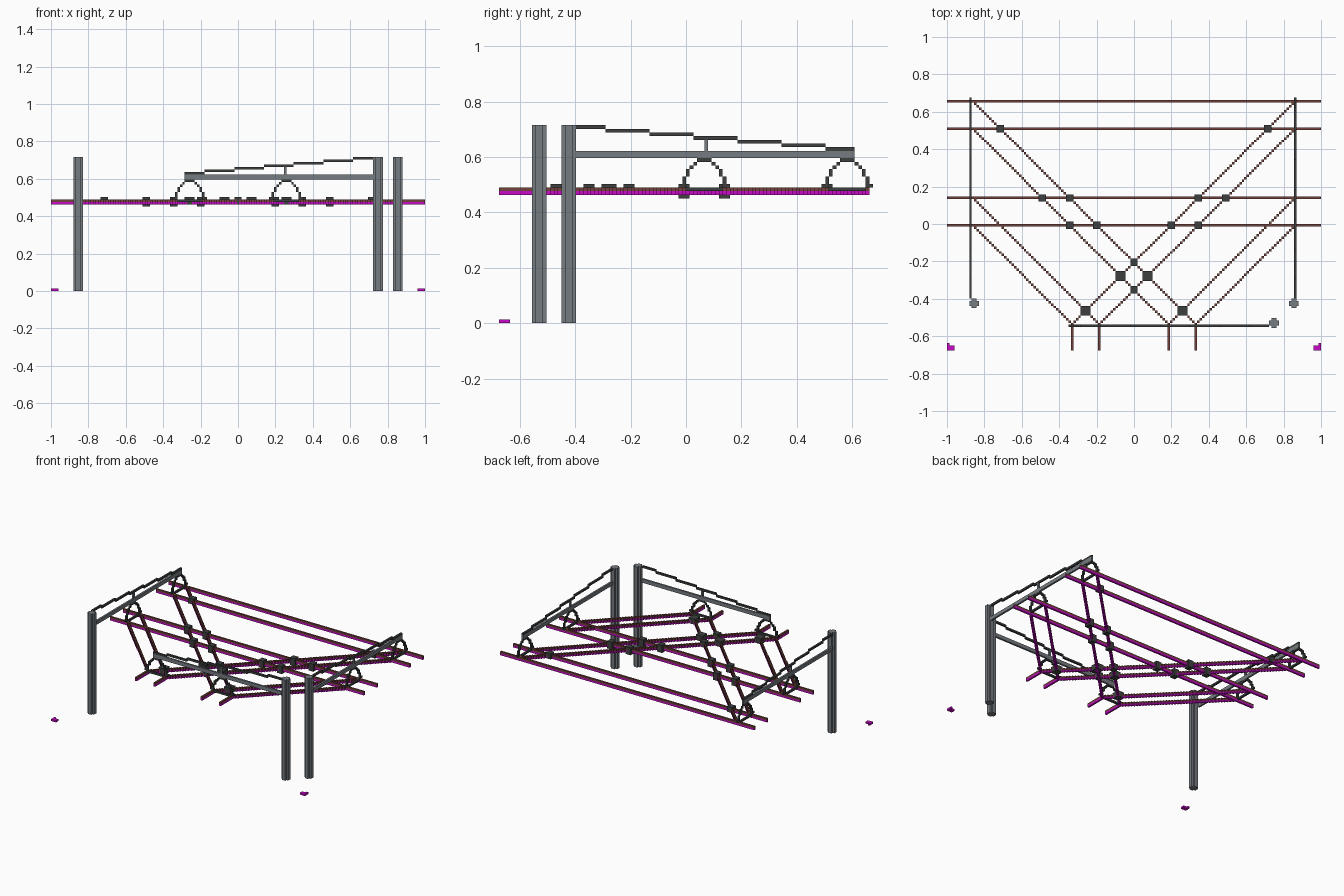
import bpy, bmesh
from mathutils import Matrix, Vector

if "Cube" in bpy.data.objects:
    bpy.data.objects.remove(bpy.data.objects["Cube"], do_unlink=True)

V = 2 / 151          # block unit; everything below is measured in units


def material(name, rgb):
    lin = [((c / 255 + 0.055) / 1.055) ** 2.4 if c > 10 else c / 255 / 12.92 for c in rgb]
    m = bpy.data.materials.new(name)
    m.use_nodes = True
    m.diffuse_color = (*lin, 1)
    m.node_tree.nodes["Principled BSDF"].inputs["Base Color"].default_value = (*lin, 1)
    return m


GREY = material("steel grey", (118, 124, 130))
DARK = material("dark iron", (60, 64, 62))
MAGENTA = material("magenta", (200, 10, 200))
BROWN = material("rust brown", (115, 66, 60))


def blocks(name, mat, boxes):
    """One object from axis-aligned boxes given as (corner, corner)."""
    bm = bmesh.new()
    for a, b in boxes:
        a, b = Vector(a) * V, Vector(b) * V
        size = [abs(q - p) for p, q in zip(a, b)]
        bmesh.ops.create_cube(bm, size=1, matrix=Matrix.Translation((a + b) / 2)
                              @ Matrix.Diagonal((*size, 1)))
    mesh = bpy.data.meshes.new(name)
    bm.to_mesh(mesh)
    bm.free()
    mesh.materials.append(mat)
    obj = bpy.data.objects.new(name, mesh)
    bpy.context.collection.objects.link(obj)


def post(name, x, y):
    # square column with its corners notched away
    blocks(name, GREY, [((x - 2, y - 1, 0), (x + 2, y + 1, 54)),
                        ((x - 1, y - 2, 0), (x + 1, y + 2, 54))])


def arm(name, along_x, start, sign, plane):
    """Cantilever beam with stepped stay, strut and two hangers."""
    def box(s0, s1, z0, z1):
        p, q = start + sign * s0, start + sign * s1
        lo, hi = plane - 0.5, plane + 0.5
        return ((p, lo, z0), (q, hi, z1)) if along_x else ((lo, p, z0), (hi, q, z1))

    blocks(name + "_beam", GREY, [box(0, 76, 45, 47), box(35, 36, 47, 50)])

    # stay steps down one unit at a time towards the tip
    edges = [0, 8, 20, 32, 44, 56, 68, 76]
    blocks(name + "_stay", DARK, [box(edges[i], edges[i + 1], 53 - i, 54 - i) for i in range(7)])

    # hangers spread from an apex under the beam to a pair of rails
    parts = []
    for c in (35, 74):
        parts += [box(c - 1, c + 1, 44, 45), box(c - 5, c + 5, 36, 37)]
        for side in (-1, 1):
            for off, z0, z1 in ((1, 44, 45), (2, 43, 44), (3, 42, 43), (4, 40, 42), (5, 37, 40)):
                parts.append(box(c + side * off, c + side * (off + 1), z0, z1))
            parts.append(box(c + side * 6, c + side * 7, 37, 38))
    blocks(name + "_hangers", DARK, parts)


def rail(name, footprints):
    """Two-layer rail: magenta below, brown above."""
    for suffix, mat, z in (("_base", MAGENTA, 35), ("_top", BROWN, 36)):
        blocks(name + suffix, mat, [((x0, y0, z), (x1, y1, z + 1)) for x0, y0, x1, y1 in footprints])


def clamps(name, points, half, z0):
    boxes = []
    for x, y in points:
        for sx in {x, -x}:
            boxes.append(((sx - half, y - half, z0), (sx + half, y + half, 38)))
    blocks(name, DARK, boxes)


# Posts and their cantilever arms
post("left_post", 64.5, -32)
post("right_post", -64.5, -32)
post("front_post", 56.5, -40)
arm("left_arm", False, -30, 1, 65)
arm("right_arm", False, -30, 1, -66)
arm("front_arm", True, 54.5, -1, -41)

# Long cross rails
RAIL_ROWS = (-0.5, 10.5, 38.5, 49.5)
for i, y in enumerate(RAIL_ROWS):
    rail(f"cross_rail_{i + 1}", [(-75.5, y - 0.5, 75.5, y + 0.5)])

# Stair-stepped diagonal rails, mirrored left and right
for side, label in ((1, "right"), (-1, "left")):
    for i, y in enumerate(RAIL_ROWS):
        cells = []
        for k in range(int(y + 40.5) + 1):
            x, yy = side * (k - 65), y - k
            cells.append((x - 0.5, yy - 0.5, x + 0.5, yy + 0.5))
        rail(f"{label}_diagonal_rail_{i + 1}", cells)

# Short front rail ends
rail("front_rail_ends", [(x - 0.5, -51, x + 0.5, -41) for x in (-25, -14, 14, 25)])

# Clamps where rails cross
clamps("deep_clamps", [(26, 10.5), (37, 10.5), (15, -0.5), (26, -0.5)], 1.5, 34)
clamps("shallow_clamps", [(54, 38.5), (0, -15.5), (0, -26.5)], 1.5, 35)
clamps("diagonal_clamps", [(5.5, -21), (19.5, -35)], 2, 35)

# Small corner markers on the ground
for side, label in ((1, "left"), (-1, "right")):
    blocks(f"{label}_corner_marker", MAGENTA,
           [((side * 75.5, -51, 0), (side * 72.5, -49, 1)),
            ((side * 75.5, -49, 0), (side * 74.5, -48, 1))])
